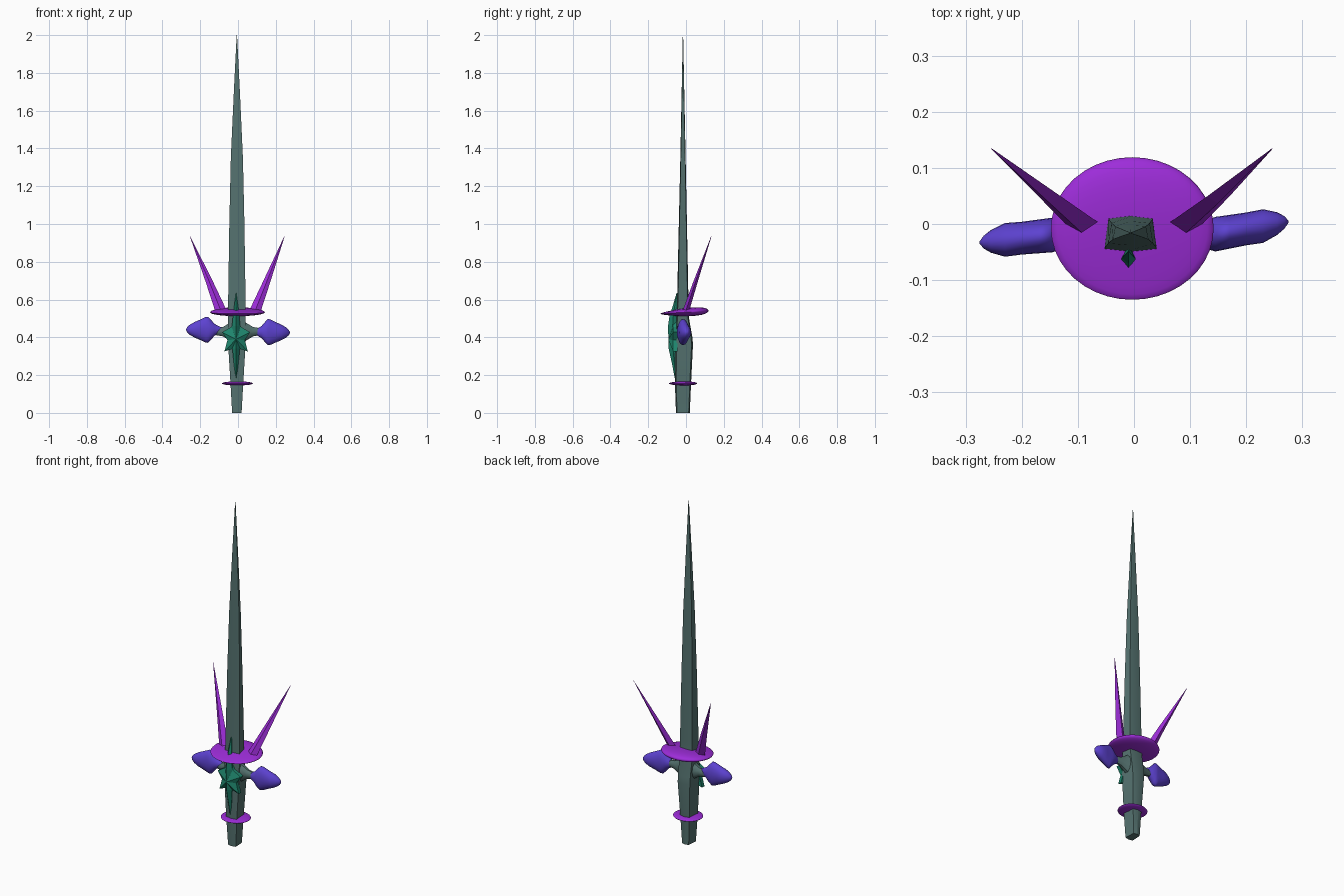
import bpy, bmesh, math
from mathutils import Vector

if "Cube" in bpy.data.objects:
    bpy.data.objects.remove(bpy.data.objects["Cube"])


def mat(name, rgb):
    m = bpy.data.materials.new(name)
    m.diffuse_color = (*rgb, 1)
    m.use_nodes = True
    m.node_tree.nodes["Principled BSDF"].inputs["Base Color"].default_value = m.diffuse_color
    return m


STEEL = mat("grey green steel", (0.09, 0.168, 0.16))
PURPLE = mat("purple", (0.34, 0.026, 0.70))
BLUE = mat("violet blue", (0.11, 0.055, 0.64))
GREEN = mat("emerald", (0.014, 0.24, 0.155))


def make(name, bm, material, smooth=None):
    bmesh.ops.recalc_face_normals(bm, faces=bm.faces)
    me = bpy.data.meshes.new(name)
    bm.to_mesh(me)
    bm.free()
    ob = bpy.data.objects.new(name, me)
    bpy.context.collection.objects.link(ob)
    me.materials.append(material)
    if smooth:
        bpy.ops.object.select_all(action='DESELECT')
        ob.select_set(True)
        bpy.context.view_layer.objects.active = ob
        bpy.ops.object.shade_smooth_by_angle(angle=math.radians(smooth))
    return ob


def loft(name, rings, material, smooth=None):
    """Skin closed rings of equal point count and cap both ends."""
    bm = bmesh.new()
    vs = [[bm.verts.new(p) for p in r] for r in rings]
    n = len(rings[0])
    for a, b in zip(vs, vs[1:]):
        for i in range(n):
            j = (i + 1) % n
            bm.faces.new((a[i], a[j], b[j], b[i]))
    bm.faces.new(vs[0])
    bm.faces.new(vs[-1])
    return make(name, bm, material, smooth)


CX = -0.006

# blade and grip: one tapered bar (z, half width, front y, back y)
rings = []
for z, w, f, b in [(0, .025, -.053, .02), (.16, .034, -.059, .027), (.36, .046, -.058, .037),
                   (.40, .047, -.057, .034), (.50, .047, -.051, .016), (.60, .046, -.047, .013),
                   (1.0, .040, -.038, .005), (1.35, .032, -.030, -.002),
                   (1.7, .016, -.023, -.009), (2.0, .001, -.017, -.015)]:
    d = (b - f) * 0.08
    rings.append([(CX - w, f + d, z), (CX, f, z), (CX + w, f + d, z),
                  (CX + w * .85, b - d, z), (CX, b, z), (CX - w * .85, b - d, z)])
loft("blade_and_grip", rings, STEEL, 25)


def oval(x, y, z, ry, rz, n=20):
    return [(x, y + ry * math.cos(2 * math.pi * i / n), z + rz * math.sin(2 * math.pi * i / n))
            for i in range(n)]


# crossguard: steel arms with pointed leaf ends
for side, s, zc, tip_z, tip_y in (("left", -1, .440, .440, -.033), ("right", 1, .428, .425, .004)):
    arm = [oval(s * x, -.017, .43, ry, rz, 10)
           for x, ry, rz in [(.02, .036, .065), (.05, .028, .045), (.08, .02, .026), (.125, .015, .018)]]
    loft(side + "_guard_arm", arm, STEEL, 40)
    leaf = []
    for x, r in [(.085, .012), (.10, .018), (.125, .032), (.145, .056), (.158, .069), (.17, .068),
                 (.20, .054), (.23, .041), (.255, .027), (.268, .015), (.275, .003)]:
        t = max(0, (x - .14) / .135)
        leaf.append(oval(s * x, -.019 + (tip_y + .019) * t, zc + (tip_z - zc) * t,
                         min(r * .75, .030) if r < .05 else .031 - .004 * t, r))
    loft(side + "_guard_leaf", leaf, BLUE, 60)


# flattened discs, thicker toward the back
def disc(name, x, y, z, rx, ry, rz, lean, swell):
    bm = bmesh.new()
    bmesh.ops.create_uvsphere(bm, u_segments=40, v_segments=16, radius=1)
    for v in bm.verts:
        k = v.co.y
        v.co = Vector((x + rx * v.co.x, y + ry * k, z + lean * k + rz * v.co.z * (1 + swell * k)))
    make(name, bm, PURPLE, 60)


disc("large_guard_disc", -.003, -.008, .533, .145, .127, .021, .008, .45)
disc("small_grip_disc", -.003, -.016, .156, .082, .075, .011, 0, .1)

# swept spikes on the large disc
for side, s in (("left", -1), ("right", 1)):
    def at(c, w, d):
        c = Vector(c)
        return [c + Vector(o) for o in ((-w, 0, 0), (0, -d, 0), (w, 0, 0), (0, d, 0))]
    tip = (s * .25 - .004, .134, .935)
    loft(side + "_spike", [at((s * .086, -.004, .53), .032, .018),
                           at((s * .150, .049, .69), .020, .012), at(tip, .001, .001)], PURPLE)


# ridged emblem pieces on the front
def faceted(name, outline, back, edge, peak):
    bm = bmesh.new()
    n = len(outline)
    a = [bm.verts.new((x, edge, z)) for x, z in outline]
    b = [bm.verts.new((x, back, z)) for x, z in outline]
    top = bm.verts.new(peak)
    for i in range(n):
        j = (i + 1) % n
        bm.faces.new((a[i], a[j], top))
        bm.faces.new((a[i], b[i], b[j], a[j]))
    bm.faces.new(b)
    make(name, bm, GREEN)


EX = -.010
half = [(.026, .455), (.074, .427), (.046, .385), (.062, .325), (.022, .338)]
star = [(EX, .50)] + [(EX + x, z) for x, z in half] + [(EX, .305)] \
    + [(EX - x, z) for x, z in reversed(half)]
faceted("star_emblem", star, -.045, -.068, (EX, -.094, .39))

# long vertical spine through the star
spine = []
for z, w, y in [(.185, .002, -.060), (.26, .012, -.074), (.34, .020, -.092), (.46, .022, -.095),
                (.51, .017, -.088), (.56, .011, -.072), (.635, .001, -.048)]:
    spine.append([(EX, y, z), (EX + w, y * .45 - .028, z), (EX, -.035, z), (EX - w, y * .45 - .028, z)])
loft("emblem_spine", spine, GREEN)
